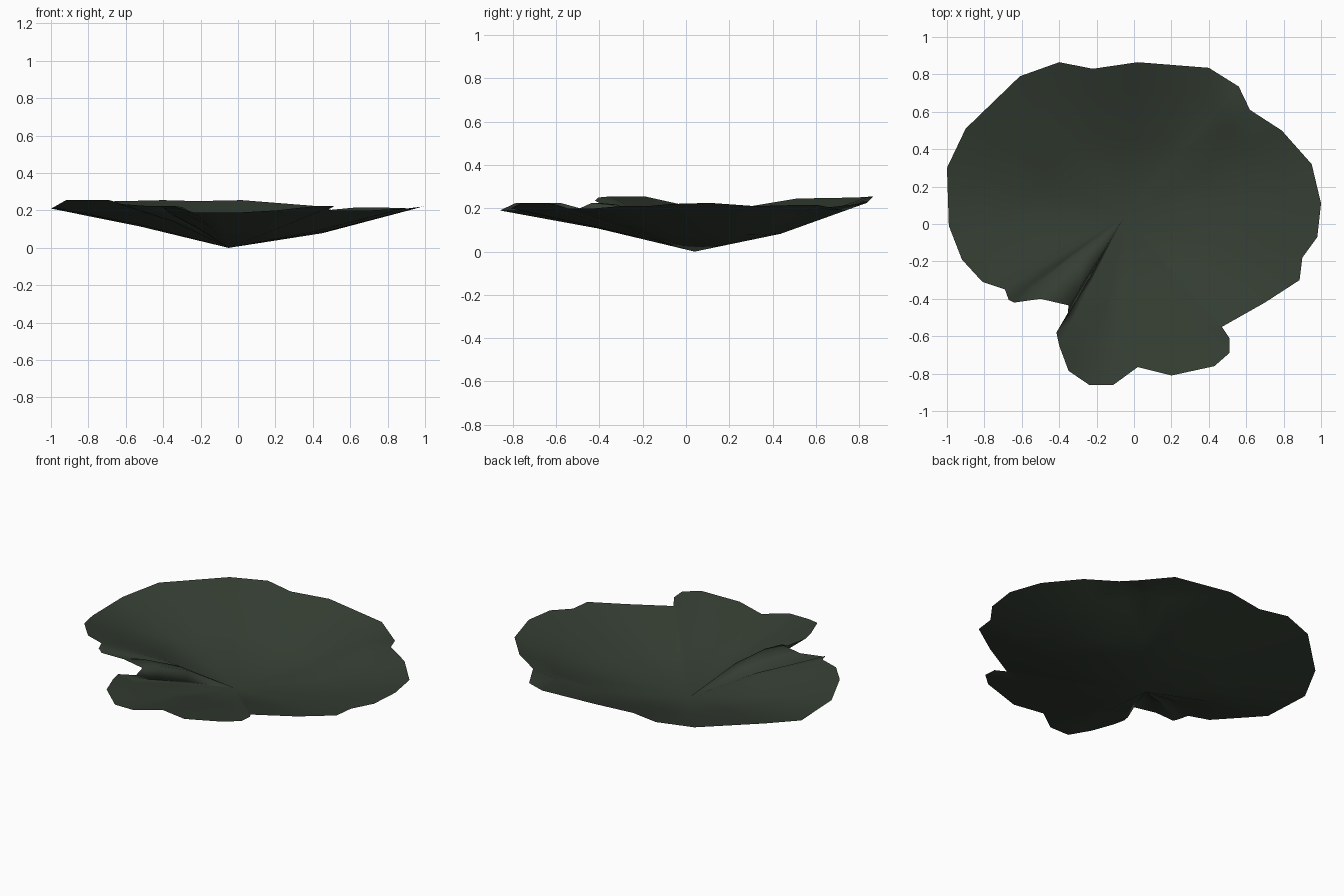
import bpy, bmesh, math

if "Cube" in bpy.data.objects:
    bpy.data.objects.remove(bpy.data.objects["Cube"])

# Ragged rim outline, clockwise from the back left: x, y, z
RIM = [
    (-.40, .865, .255), (-.22, .83, .25), (.02, .865, .255), (.40, .835, .225),
    (.56, .735, .19), (.62, .61, .215), (.79, .50, .215), (.95, .32, .21),
    (1.0, .11, .225), (.98, -.07, .22), (.90, -.18, .21), (.885, -.30, .21),
    (.70, -.42, .20), (.47, -.55, .20), (.51, -.61, .22), (.51, -.69, .225),
    (.43, -.76, .225), (.20, -.81, .20), (.02, -.765, .19), (-.11, -.86, .19),
    (-.24, -.86, .19), (-.35, -.785, .225), (-.40, -.65, .225), (-.415, -.58, .225),
    (-.355, -.49, .20), (-.35, -.435, .225), (-.50, -.40, .225), (-.64, -.42, .235),
    (-.67, -.405, .25), (-.69, -.35, .255), (-.81, -.31, .255), (-.92, -.19, .255),
    (-.99, -.01, .215), (-1.0, .30, .21), (-.90, .51, .245), (-.61, .79, .25),
]
AX, AY = -.05, .04          # lowest point of the shallow bowl
CURLED = 4                  # rim point that droops at the back right
FOLD_HIGH, FOLD_LOW = (25, 26), (22, 23, 24)   # crease beside the front lobe

bm = bmesh.new()
apex = bm.verts.new((AX, AY, 0))


def ring(t):
    """Ring of vertices a fraction t of the way from the apex to the rim."""
    out = []
    for i, (x, y, z) in enumerate(RIM):
        a = math.atan2(y - AY, x - AX)
        sag = .48 - .09 * math.cos(a) - .08 * math.sin(a)
        h = sag * t / .5 if t <= .5 else sag + (1 - sag) * (t - .5) / .5
        h *= z
        if i == CURLED and t < 1:
            h += .05 * max(0, t - .4) / .4
        if i in FOLD_HIGH and t < 1:
            h += .025
        if i in FOLD_LOW and t < 1:
            h -= .02
        out.append(bm.verts.new((AX + (x - AX) * t, AY + (y - AY) * t, h)))
    return out


# Leaf surface: fan at the centre, two bands out to the rim
inner, outer, rim = ring(.5), ring(.82), ring(1)
n = len(RIM)
for i in range(n):
    j = (i + 1) % n
    bm.faces.new((apex, inner[j], inner[i]))
    for a, b in ((inner, outer), (outer, rim)):
        bm.faces.new((a[i], a[j], b[j], b[i]))
bmesh.ops.triangulate(bm, faces=[f for f in bm.faces if len(f.verts) > 3])
for f in bm.faces:
    f.smooth = True
    if f.normal.z < 0 and f.calc_area() > 0:
        f.normal_update()
mesh = bpy.data.meshes.new("leaf_pad")
bm.normal_update()
bm.to_mesh(mesh)
bm.free()
leaf = bpy.data.objects.new("leaf_pad", mesh)
bpy.context.collection.objects.link(leaf)

# Dark green leaf colour
green = bpy.data.materials.new("dark_leaf_green")
green.diffuse_color = (.035, .048, .033, 1)
green.use_nodes = True
green.node_tree.nodes["Principled BSDF"].inputs["Base Color"].default_value = green.diffuse_color
mesh.materials.append(green)
